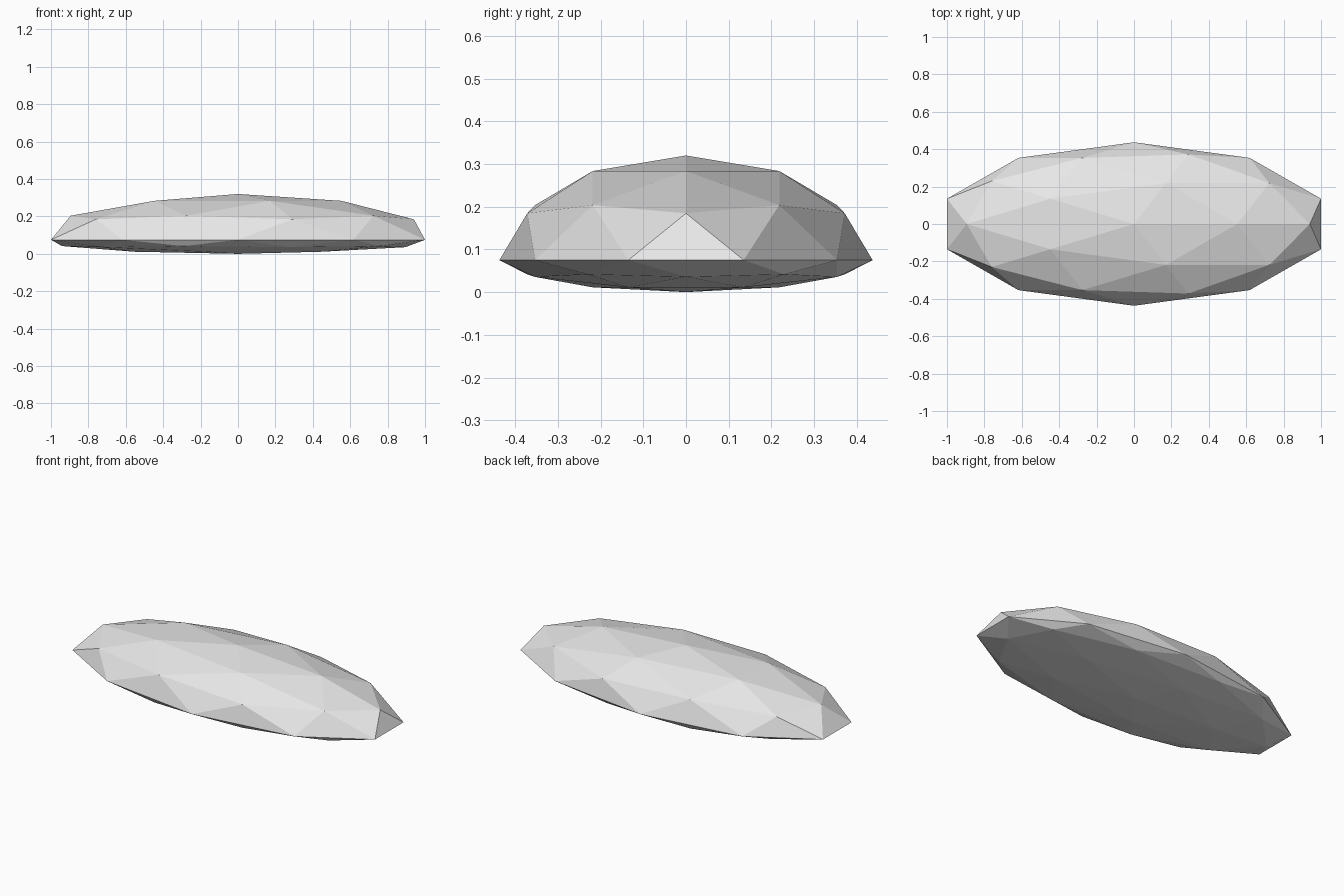
import bpy
import bmesh

# Remove the default object
cube = bpy.data.objects.get("Cube")
if cube:
    bpy.data.objects.remove(cube, do_unlink=True)

# Plain pale grey material
GREY = (0.8, 0.8, 0.8, 1.0)
mat = bpy.data.materials.new("pale_grey")
mat.use_nodes = True
mat.diffuse_color = GREY
mat.node_tree.nodes["Principled BSDF"].inputs["Base Color"].default_value = GREY

# Faceted pebble: a low-poly sphere stretched along x, domed above its rim, shallow below
RIM_Z = 0.075
DOME_HEIGHT = 0.245
bm = bmesh.new()
bmesh.ops.create_icosphere(bm, subdivisions=2, radius=1.0)
half_length = max(v.co.x for v in bm.verts)
for v in bm.verts:
    v.co.x /= half_length
    v.co.y *= 0.437
    v.co.z = RIM_Z + v.co.z * (DOME_HEIGHT if v.co.z > 0 else RIM_Z)
for f in bm.faces:
    f.smooth = False

mesh = bpy.data.meshes.new("faceted_pebble")
bm.to_mesh(mesh)
bm.free()
mesh.materials.append(mat)
pebble = bpy.data.objects.new("faceted_pebble", mesh)
bpy.context.scene.collection.objects.link(pebble)
